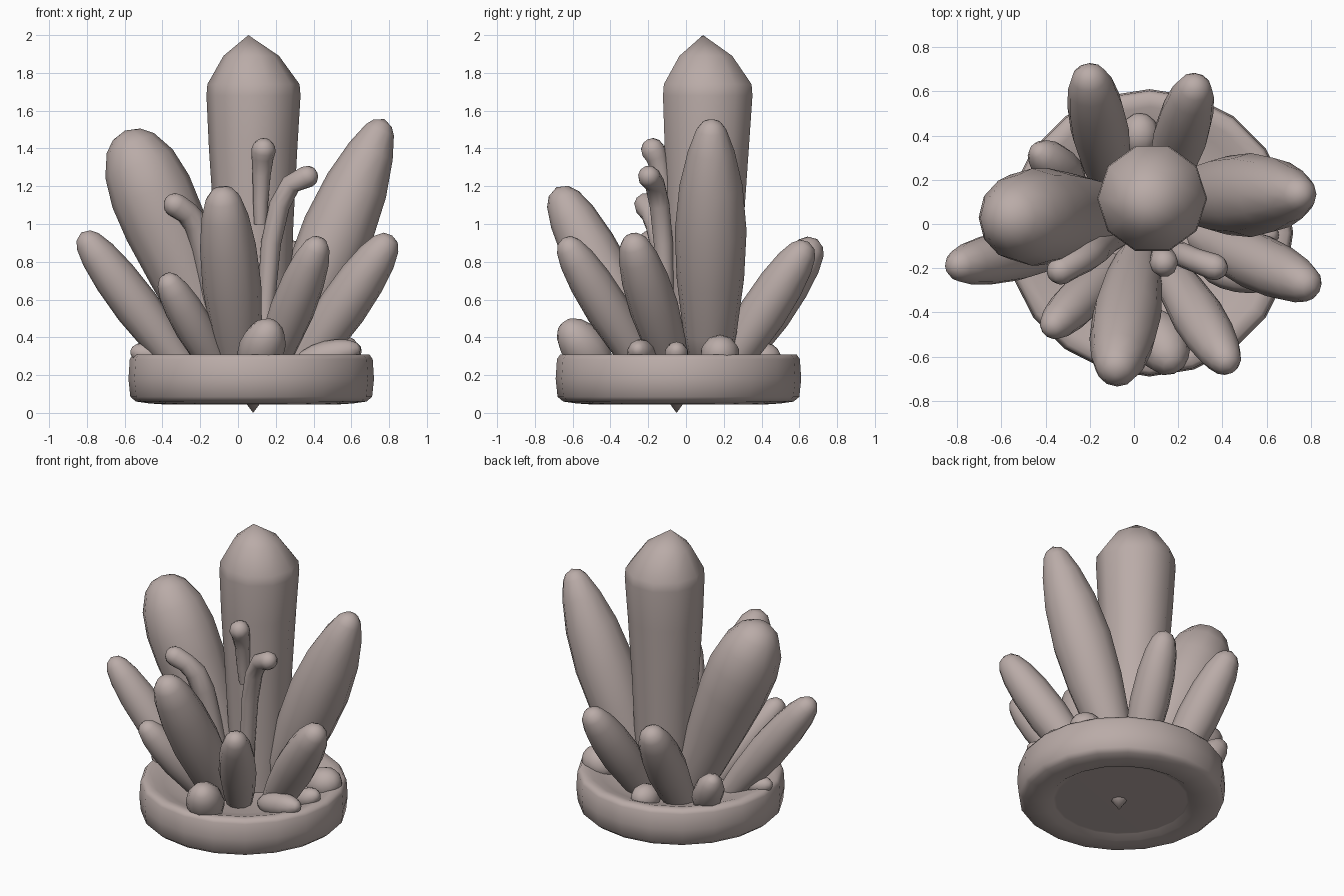
import bpy, bmesh, math
from mathutils import Vector

cube = bpy.data.objects.get("Cube")
if cube:
    bpy.data.objects.remove(cube)

stone = bpy.data.materials.new("dusty_mauve_stone")
stone.use_nodes = True
COLOUR = (0.49, 0.41, 0.39, 1)
stone.diffuse_color = COLOUR
stone.node_tree.nodes["Principled BSDF"].inputs["Base Color"].default_value = COLOUR
UP = Vector((0, 0, 1))


def skin(name, rings, sides):
    """Skin round rings given as (centre, axis direction, radius); radius 0 is a pole."""
    bm = bmesh.new()
    loops = []
    for centre, axis, radius in rings:
        if radius == 0:
            loops.append([bm.verts.new(centre)])
            continue
        turn = UP.rotation_difference(axis)
        loop = []
        for i in range(sides):
            a = math.tau * i / sides
            spoke = Vector((math.cos(a), math.sin(a), 0)) * radius
            loop.append(bm.verts.new(centre + turn @ spoke))
        loops.append(loop)
    for low, high in zip(loops, loops[1:]):
        for i in range(sides):
            j = (i + 1) % sides
            corners = [low[i % len(low)], low[j % len(low)],
                       high[j % len(high)], high[i % len(high)]]
            bm.faces.new(list(dict.fromkeys(corners)))
    bmesh.ops.recalc_face_normals(bm, faces=bm.faces[:])
    mesh = bpy.data.meshes.new(name)
    bm.to_mesh(mesh)
    bm.free()
    mesh.materials.append(stone)
    obj = bpy.data.objects.new(name, mesh)
    bpy.context.collection.objects.link(obj)
    bpy.ops.object.select_all(action="DESELECT")
    obj.select_set(True)
    bpy.context.view_layer.objects.active = obj
    bpy.ops.object.shade_smooth_by_angle(angle=math.radians(65))


def spike(name, foot, tip, radius, profile, sides=12):
    """Straight tapered body; profile lists (fraction along axis, fraction of radius)."""
    foot, tip = Vector(foot), Vector(tip)
    axis = tip - foot
    skin(name, [(foot + axis * t, axis, radius * r) for t, r in profile], sides)


def tube(name, points, radii):
    """Bent stem with a rounded bulb at its end."""
    pts = [Vector(p) for p in points]
    rings = [(pts[0], pts[1] - pts[0], 0)]
    for i, p in enumerate(pts):
        axis = pts[min(i + 1, len(pts) - 1)] - pts[max(i - 1, 0)]
        rings.append((p, axis, radii[i]))
    axis = (pts[-1] - pts[-2]).normalized()
    r = radii[-1]
    for a in (30, 60, 90):
        a = math.radians(a)
        rings.append((pts[-1] + axis * r * math.sin(a), axis,
                      0 if a > 1.5 else r * math.cos(a)))
    skin(name, rings, 10)


# Dished round base, with a raised rim and a shallow recess underneath
BASE = Vector((0.07, -0.04, 0))
outline = [(0, 0.065), (0.41, 0.07), (0.425, 0.07), (0.465, 0.045), (0.54, 0.05), (0.61, 0.06),
           (0.64, 0.085), (0.65, 0.18), (0.643, 0.285), (0.625, 0.31), (0.57, 0.305),
           (0.5, 0.28), (0.4, 0.25), (0, 0.23)]
skin("base", [(BASE + UP * z, UP, r) for r, z in outline], 20)

# Small point under the base
spike("base_point", (0.08, -0.05, 0.09), (0.08, -0.05, 0), 0.06, [(0, 0), (0.1, 1), (1, 0)], 8)

# Tall central crystal with a pointed cap, given as (x, y, z, radius)
central = [(0.09, 0.09, 0.1, 0), (0.09, 0.09, 0.15, 0.168), (0.09, 0.1, 0.6, 0.19),
           (0.083, 0.105, 1, 0.21), (0.08, 0.11, 1.4, 0.234), (0.082, 0.115, 1.68, 0.249),
           (0.082, 0.115, 1.74, 0.244), (0.07, 0.105, 1.89, 0.147), (0.055, 0.09, 2, 0)]
skin("central_crystal", [(Vector((x, y, z)), UP, r) for x, y, z, r in central], 10)

# Large and small leaning crystals
ROUND = [(0, 0), (0.02, 0.48), (0.2, 0.67), (0.45, 0.87), (0.63, 0.99), (0.76, 1),
         (0.87, 0.88), (0.95, 0.62), (0.985, 0.36), (1, 0)]
POINTED = [(0, 0), (0.02, 0.5), (0.2, 0.75), (0.4, 0.94), (0.58, 1), (0.75, 0.88),
           (0.88, 0.65), (0.96, 0.42), (0.985, 0.27), (1, 0)]
FINGER = [(0, 0), (0.02, 0.6), (0.25, 0.86), (0.5, 1), (0.7, 0.95), (0.85, 0.8),
          (0.94, 0.6), (0.98, 0.38), (1, 0)]
crystals = [
    ("large_right_crystal", (-0.03, 0.05, 0.15), (-0.598, 0.025, 1.495), 0.22, ROUND),
    ("large_left_crystal", (0.19, 0.125, 0.15), (0.775, 0.135, 1.555), 0.19, POINTED),
    ("small_right_crystal", (-0.24, -0.08, 0.17), (-0.83, -0.195, 0.955), 0.12, FINGER),
    ("small_left_crystal", (0.29, -0.05, 0.17), (0.815, -0.29, 0.94), 0.13, FINGER),
    ("front_crystal", (0.02, -0.14, 0.15), (-0.085, -0.685, 1.195), 0.156, FINGER),
    ("front_left_crystal", (0.14, -0.18, 0.17), (0.435, -0.65, 0.925), 0.118, FINGER),
    ("front_right_crystal", (-0.07, -0.17, 0.17), (-0.39, -0.485, 0.73), 0.103, FINGER),
    ("back_right_crystal", (-0.1, 0.16, 0.15), (-0.21, 0.695, 0.92), 0.132, FINGER),
    ("back_left_crystal", (0.14, 0.16, 0.15), (0.285, 0.65, 0.905), 0.125, FINGER),
]
for crystal in crystals:
    spike(*crystal)

# Bent stems growing from the middle
tube("upper_stem", [(0.12, -0.1, 1), (0.12, -0.115, 1.12), (0.125, -0.13, 1.26),
                    (0.13, -0.155, 1.35), (0.135, -0.175, 1.39)],
     [0.035, 0.04, 0.048, 0.058, 0.065])
tube("left_stem", [(0.13, -0.1, 0.2), (0.15, -0.11, 0.6), (0.175, -0.12, 0.9),
                   (0.22, -0.14, 1.1), (0.28, -0.165, 1.21), (0.365, -0.195, 1.25)],
     [0.042, 0.047, 0.053, 0.055, 0.054, 0.06])
tube("right_stem", [(-0.04, -0.04, 0.2), (-0.13, -0.08, 0.6), (-0.18, -0.12, 0.88),
                    (-0.22, -0.15, 1), (-0.27, -0.18, 1.06), (-0.33, -0.21, 1.1)],
     [0.05, 0.062, 0.07, 0.068, 0.062, 0.065])

# Egg-shaped pebbles around the rim
EGG = [(0, 0)] + [(0.5 - 0.5 * math.cos(math.pi * k / 8), math.sin(math.pi * k / 8))
                  for k in range(1, 8)] + [(1, 0)]
pebbles = [
    ("front", (0.07, -0.42, 0.2), (0.18, -0.65, 0.48), 0.122),
    ("right", (-0.57, -0.12, 0.33), (-0.38, -0.1, 0.29), 0.06),
    ("left_front", (0.3, -0.2, 0.26), (0.65, -0.26, 0.345), 0.08),
    ("left_middle", (0.48, -0.05, 0.26), (0.65, -0.05, 0.35), 0.065),
    ("left_back", (0.42, 0.18, 0.26), (0.64, 0.18, 0.355), 0.105),
    ("back", (0.02, 0.3, 0.26), (0.03, 0.5, 0.31), 0.09),
    ("back_right", (-0.25, 0.18, 0.2), (-0.45, 0.34, 0.52), 0.098),
]
for place, foot, tip, radius in pebbles:
    spike(place + "_pebble", foot, tip, radius, EGG, 10)
